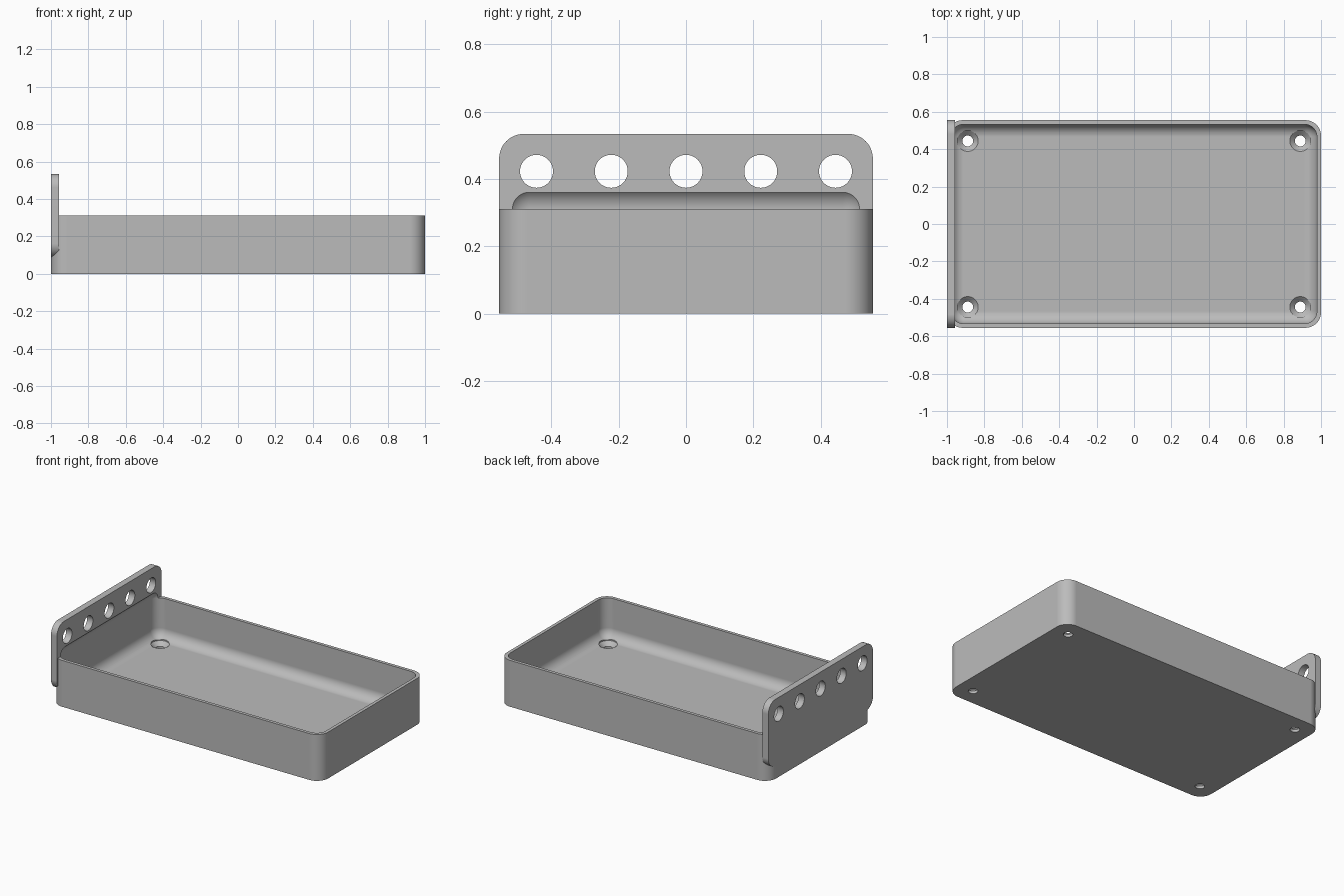
import bpy
import bmesh
from math import radians, sin, cos, pi
from mathutils import Matrix

cube = bpy.data.objects.get("Cube")
if cube:
    bpy.data.objects.remove(cube, do_unlink=True)

LENGTH, WIDTH, HEIGHT = 2.0, 1.11, 0.311
WALL, FLOOR = 0.022, 0.044          # shell thicknesses
CORNER, FILLET = 0.083, 0.067       # outer corner and inner fillet radii
PLATE, PLATE_LOW, PLATE_TOP = 0.044, 0.089, 0.534

grey = bpy.data.materials.new("plain grey")
grey.use_nodes = True
grey.diffuse_color = (0.5, 0.5, 0.5, 1)
grey.node_tree.nodes["Principled BSDF"].inputs["Base Color"].default_value = (0.5, 0.5, 0.5, 1)


def finish(name, bm):
    bmesh.ops.recalc_face_normals(bm, faces=bm.faces[:])
    mesh = bpy.data.meshes.new(name)
    bm.to_mesh(mesh)
    bm.free()
    mesh.materials.append(grey)
    obj = bpy.data.objects.new(name, mesh)
    bpy.context.collection.objects.link(obj)
    return obj


def rounded_box(name, low, high, radius, axis=None, segments=12):
    """Box with edges rounded: only those along the axis, or all of them."""
    bm = bmesh.new()
    bmesh.ops.create_cube(bm, size=1)
    for v in bm.verts:
        for i in range(3):
            v.co[i] = low[i] if v.co[i] < 0 else high[i]
    edges = [e for e in bm.edges if axis is None or
             abs(e.verts[0].co[axis] - e.verts[1].co[axis]) > 1e-4]
    bmesh.ops.bevel(bm, geom=edges, offset=radius, segments=segments,
                    profile=0.5, affect='EDGES', clamp_overlap=True)
    return finish(name, bm)


def lathe(name, profile, matrix, sides=40):
    """Closed solid of revolution from (radius, height) pairs."""
    bm = bmesh.new()
    rings = [[bm.verts.new((r * cos(2 * pi * k / sides), r * sin(2 * pi * k / sides), z))
              for k in range(sides)] for r, z in profile]
    for a, b in zip(rings, rings[1:]):
        for k in range(sides):
            n = (k + 1) % sides
            bm.faces.new((a[k], a[n], b[n], b[k]))
    bm.faces.new(rings[0][::-1])
    bm.faces.new(rings[-1])
    bm.transform(matrix)
    return finish(name, bm)


def combine(target, tool, operation):
    mod = target.modifiers.new("combine", 'BOOLEAN')
    mod.object, mod.operation, mod.solver = tool, operation, 'EXACT'
    bpy.context.view_layer.objects.active = target
    bpy.ops.object.modifier_apply(modifier=mod.name)
    bpy.data.objects.remove(tool, do_unlink=True)


# Tray body with rounded vertical corners
hx, hy = LENGTH / 2, WIDTH / 2
tray = rounded_box("tray", (-hx, -hy, 0), (hx, hy, HEIGHT), CORNER, axis=2)

# Upright hanging plate on the right-hand end
plate = rounded_box("hanging_plate", (-hx, -hy, PLATE_LOW),
                    (-hx + PLATE, hy, PLATE_TOP), 0.073, axis=0)
combine(tray, plate, 'UNION')

# Filleted cavity, whose rounded top bites into the plate
cavity = rounded_box("cavity", (-hx + WALL, -hy + WALL, FLOOR),
                     (hx - WALL, hy - WALL, HEIGHT + FILLET), FILLET)
combine(tray, cavity, 'DIFFERENCE')

# Countersunk screw holes in the floor corners
screw = [(0.029, -0.05), (0.029, 0.018), (0.056, FLOOR), (0.056, 0.15)]
for x in (-0.889, 0.889):
    for y in (-0.444, 0.444):
        hole = lathe("screw_hole", screw, Matrix.Translation((x, y, 0)))
        combine(tray, hole, 'DIFFERENCE')

# Row of round holes through the plate
for i in range(-2, 3):
    place = Matrix.Translation((-hx, i * 0.222, 0.423)) @ Matrix.Rotation(radians(90), 4, 'Y')
    hole = lathe("plate_hole", [(0.049, -0.05), (0.049, 0.1)], place)
    combine(tray, hole, 'DIFFERENCE')

# Smooth the rounded areas, keep flats flat and edges sharp
bpy.ops.object.select_all(action='DESELECT')
tray.select_set(True)
bpy.context.view_layer.objects.active = tray
bpy.ops.object.shade_smooth_by_angle(angle=radians(25))
weighted = tray.modifiers.new("weighted normals", 'WEIGHTED_NORMAL')
weighted.keep_sharp = True
